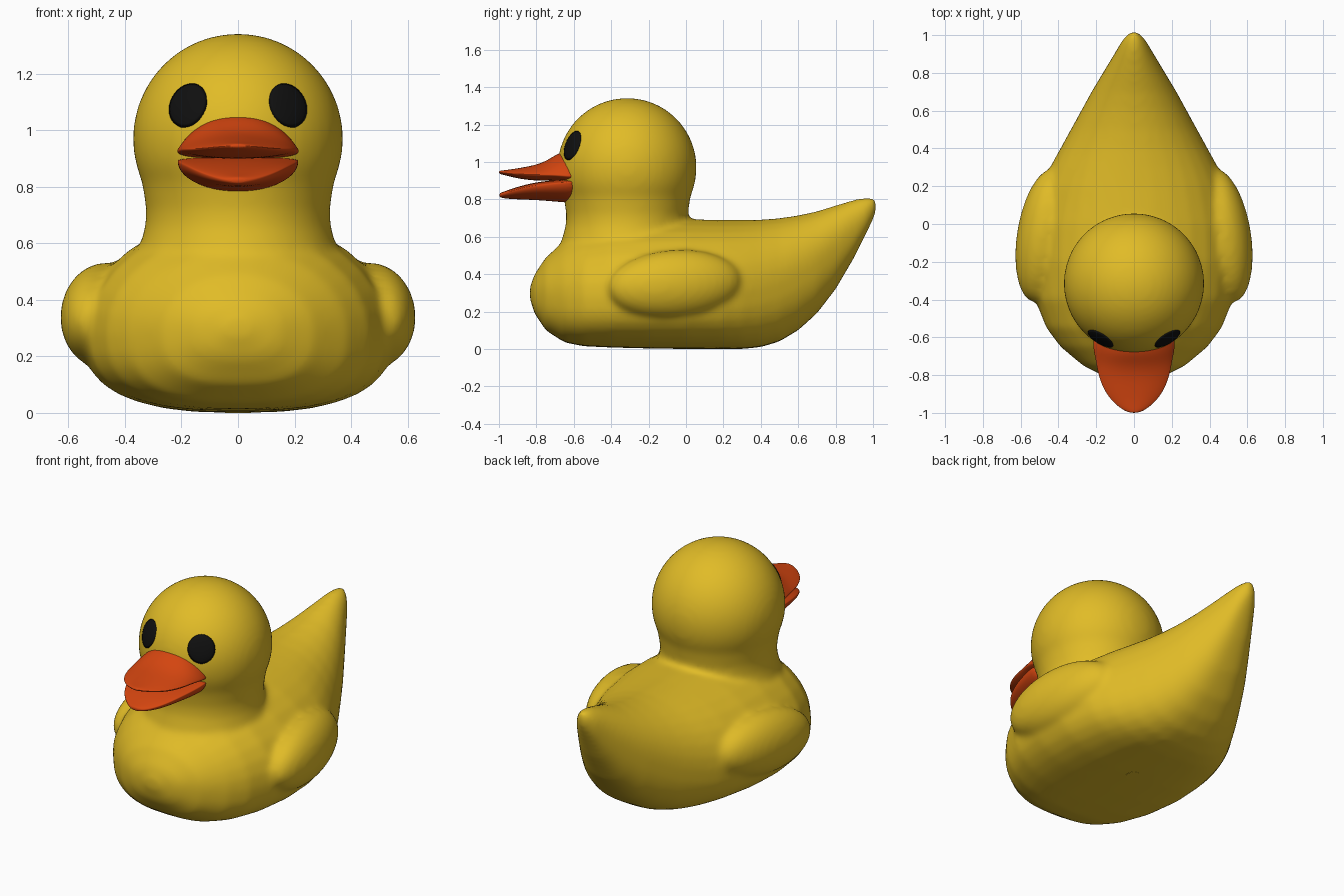
import bpy, bmesh, math
from mathutils import Vector, Matrix

if "Cube" in bpy.data.objects:
    bpy.data.objects.remove(bpy.data.objects["Cube"])


def material(name, rgb):
    m = bpy.data.materials.new(name)
    m.diffuse_color = (*rgb, 1)
    m.use_nodes = True
    m.node_tree.nodes["Principled BSDF"].inputs["Base Color"].default_value = m.diffuse_color
    return m


YELLOW = material("yellow", (0.75, 0.50, 0.02))
ORANGE = material("orange", (0.66, 0.06, 0.005))
BLACK = material("black", (0.005, 0.005, 0.005))


def add_loft(bm, rings):
    """Skin a list of equal-length point rings and cap both ends."""
    loops = [[bm.verts.new(p) for p in ring] for ring in rings]
    n = len(loops[0])
    faces = [bm.faces.new(loops[0]), bm.faces.new(loops[-1])]
    for a, b in zip(loops, loops[1:]):
        for i in range(n):
            j = (i + 1) % n
            faces.append(bm.faces.new((a[i], a[j], b[j], b[i])))
    bmesh.ops.recalc_face_normals(bm, faces=faces)


def section(y, w, zb, zm, zt, top=(1, 1), bottom=(1, 1), n=32):
    """Cross-section at y: half width w, bottom, widest and top heights."""
    pts = []
    for i in range(n):
        a = 2 * math.pi * i / n
        c, s = math.cos(a), math.sin(a)
        px, pz = top if s >= 0 else bottom
        x = math.copysign(abs(c) ** px, c) * w
        h = abs(s) ** pz
        pts.append((x, y, zm + h * (zt - zm) if s >= 0 else zm - h * (zm - zb)))
    return pts


def finish(bm, name, mat):
    me = bpy.data.meshes.new(name)
    bm.to_mesh(me)
    bm.free()
    me.materials.append(mat)
    for p in me.polygons:
        p.use_smooth = True
    ob = bpy.data.objects.new(name, me)
    bpy.context.collection.objects.link(ob)
    return ob


# Body with upturned tail: y, half width, bottom, widest height, top
bm = bmesh.new()
body = [
    (-0.835, 0.04, 0.27, 0.30, 0.33), (-0.81, 0.15, 0.19, 0.30, 0.40),
    (-0.75, 0.27, 0.10, 0.29, 0.49), (-0.65, 0.39, 0.035, 0.28, 0.58),
    (-0.55, 0.465, 0.015, 0.28, 0.64), (-0.40, 0.525, 0.008, 0.28, 0.68),
    (-0.20, 0.55, 0.003, 0.28, 0.695), (0.0, 0.54, 0.0, 0.29, 0.695),
    (0.2, 0.49, 0.0, 0.30, 0.69), (0.3, 0.445, 0.0, 0.31, 0.69),
    (0.4, 0.39, 0.01, 0.33, 0.692), (0.5, 0.335, 0.04, 0.36, 0.70),
    (0.6, 0.28, 0.10, 0.41, 0.715), (0.7, 0.225, 0.19, 0.47, 0.737),
    (0.8, 0.165, 0.32, 0.55, 0.768), (0.9, 0.105, 0.49, 0.64, 0.80),
    (0.97, 0.065, 0.63, 0.72, 0.812), (1.005, 0.035, 0.70, 0.76, 0.81),
    (1.02, 0.015, 0.75, 0.775, 0.795)]
add_loft(bm, [section(*s, bottom=(0.75, 0.75)) for s in body])

# Neck: round rings rising from the body into the head
neck = [(0.40, 0.40), (0.37, 0.50), (0.345, 0.60), (0.328, 0.66), (0.325, 0.72),
        (0.337, 0.80), (0.355, 0.88), (0.362, 0.95), (0.30, 1.05)]
turns = [2 * math.pi * i / 48 for i in range(48)]
add_loft(bm, [[(r * math.cos(a), -0.315 + r * math.sin(a), z) for a in turns]
              for r, z in neck])

# Head
HEAD = Vector((0, -0.315, 0.97))
bmesh.ops.create_uvsphere(bm, u_segments=48, v_segments=32, radius=0.372,
                          matrix=Matrix.Translation(HEAD))

# Wings: flattened ovals following the sides
for side in (-1, 1):
    m = (Matrix.Translation((side * 0.475, -0.06, 0.345))
         @ Matrix.Rotation(side * math.radians(9), 4, 'Z')
         @ Matrix.Rotation(math.radians(4), 4, 'X')
         @ Matrix.Diagonal((0.145, 0.36, 0.185, 1)))
    bmesh.ops.create_uvsphere(bm, u_segments=40, v_segments=24, radius=1, matrix=m)

# Fuse everything into one soft moulded skin
duck = finish(bm, "body", YELLOW)
rm = duck.modifiers.new("fuse", 'REMESH')
rm.mode = 'VOXEL'
rm.voxel_size = 0.016
rm.use_smooth_shade = True
sm = duck.modifiers.new("soften", 'SMOOTH')
sm.factor = 0.5
sm.iterations = 14

# Bill halves: y, half width, bottom, edge, top
upper = [
    (-0.56, 0.21, 0.89, 0.92, 1.06), (-0.64, 0.22, 0.895, 0.925, 1.06),
    (-0.69, 0.21, 0.90, 0.93, 1.045), (-0.74, 0.20, 0.90, 0.932, 1.01),
    (-0.80, 0.19, 0.90, 0.933, 0.985), (-0.88, 0.16, 0.908, 0.934, 0.97),
    (-0.94, 0.115, 0.922, 0.937, 0.96), (-0.985, 0.06, 0.933, 0.943, 0.955),
    (-1.0, 0.02, 0.938, 0.945, 0.952)]
lower = [
    (-0.56, 0.21, 0.78, 0.895, 0.908), (-0.64, 0.22, 0.782, 0.892, 0.908),
    (-0.74, 0.20, 0.792, 0.88, 0.90), (-0.82, 0.18, 0.797, 0.872, 0.888),
    (-0.90, 0.145, 0.80, 0.855, 0.868), (-0.95, 0.10, 0.803, 0.838, 0.85),
    (-0.985, 0.055, 0.808, 0.825, 0.838), (-0.998, 0.02, 0.813, 0.822, 0.832)]
for name, rows, top in (("upper_bill", upper, (0.9, 1.7)),
                        ("lower_bill", lower, (1, 1))):
    bm = bmesh.new()
    add_loft(bm, [section(*s, top=top, n=28) for s in rows])
    ob = finish(bm, name, ORANGE)
    sub = ob.modifiers.new("round", 'SUBSURF')
    sub.levels = sub.render_levels = 2

# Eyes: thin oval caps lying on the head
for side, name in ((-1, "right_eye"), (1, "left_eye")):
    d = Vector((side * 0.182, -0.30, 0.122)).normalized()
    across = Vector((0, 0, 1)).cross(d).normalized()
    up = d.cross(across)
    bm = bmesh.new()
    rings = []
    for k in range(1, 7):
        f = k / 6
        ring = []
        for i in range(32):
            a = 2 * math.pi * i / 32
            v = d + across * math.tan(0.212 * f) * math.cos(a) \
                + up * math.tan(0.228 * f) * math.sin(a)
            ring.append(HEAD + v.normalized() * (0.376 - 0.006 * f ** 4))
        rings.append(ring)
    add_loft(bm, rings)
    finish(bm, name, BLACK)

# Small round plug under the belly
bm = bmesh.new()
bmesh.ops.create_cone(bm, cap_ends=True, segments=32, radius1=0.045, radius2=0.05,
                      depth=0.012, matrix=Matrix.Translation((0, 0, 0.006)))
plug = finish(bm, "squeaker_plug", YELLOW)
for p in plug.data.polygons:
    p.use_smooth = False
